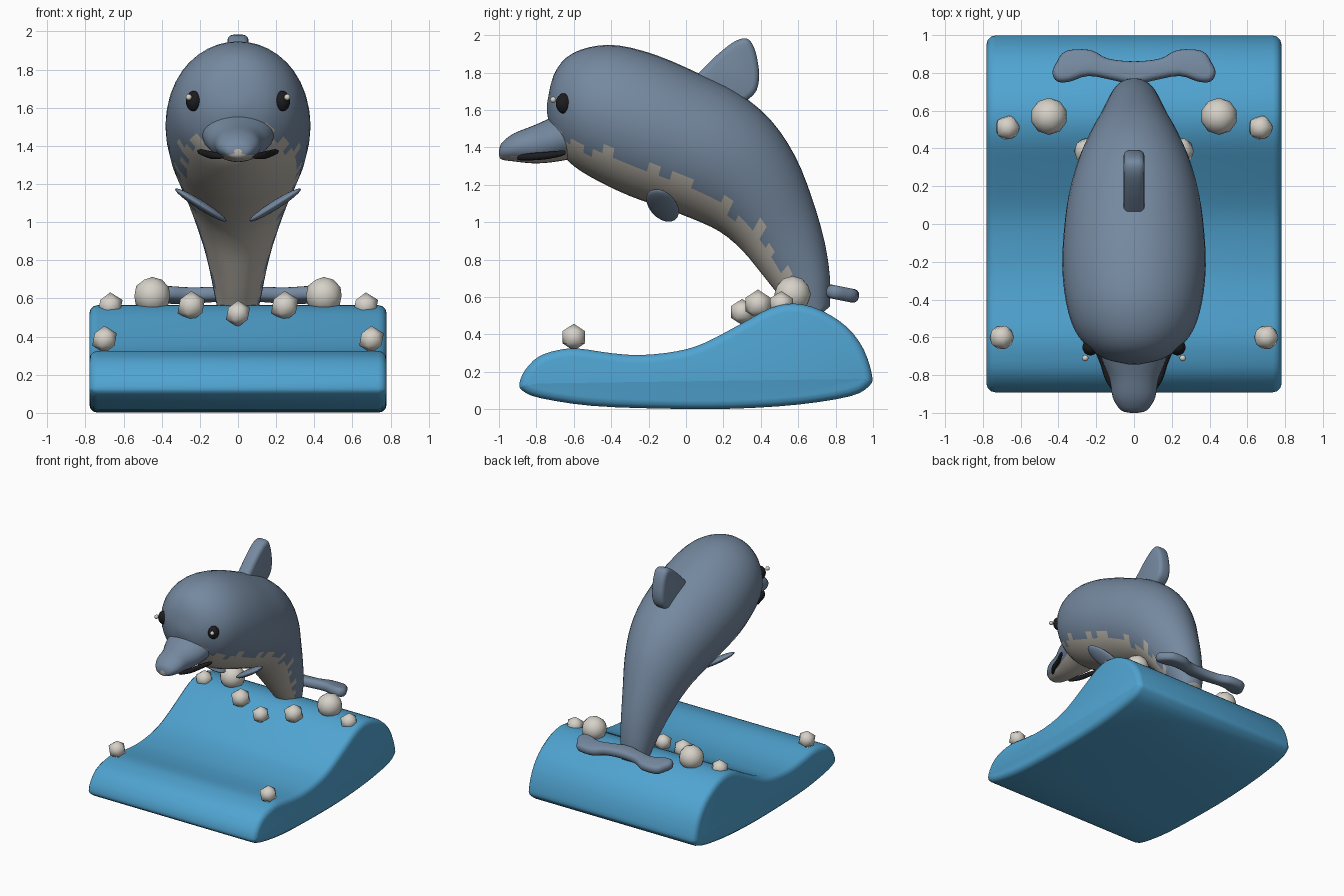
import bpy, bmesh, math, random
from mathutils import Vector, Matrix

if "Cube" in bpy.data.objects:
    bpy.data.objects.remove(bpy.data.objects["Cube"])

random.seed(4)


def material(name, rgb):
    m = bpy.data.materials.new(name)
    m.diffuse_color = (*rgb, 1)
    m.use_nodes = True
    m.node_tree.nodes["Principled BSDF"].inputs["Base Color"].default_value = m.diffuse_color
    return m


SKIN = material("slate blue skin", (0.178, 0.25, 0.35))
BELLY = material("pale belly", (0.50, 0.465, 0.41))
WATER = material("water blue", (0.08, 0.37, 0.64))
FOAM = material("foam white", (0.67, 0.64, 0.58))
DARK = material("near black", (0.012, 0.012, 0.014))


def finish(name, bm, mats, angle=60):
    bmesh.ops.recalc_face_normals(bm, faces=bm.faces)
    me = bpy.data.meshes.new(name)
    bm.to_mesh(me)
    bm.free()
    for m in mats:
        me.materials.append(m)
    for p in me.polygons:
        p.use_smooth = True
    me.set_sharp_from_angle(angle=math.radians(angle))
    ob = bpy.data.objects.new(name, me)
    bpy.context.collection.objects.link(ob)
    return ob


def spline(points, steps, closed=False):
    """Smooth curve through points of any dimension."""
    n, out = len(points), []
    for i in range(n if closed else n - 1):
        pick = (lambda k: points[k % n]) if closed else (lambda k: points[max(0, min(n - 1, k))])
        for s in range(steps):
            t = s / steps
            out.append([0.5 * (2 * b + (c - a) * t + (2 * a - 5 * b + 4 * c - d) * t * t
                               + (3 * b - a - 3 * c + d) * t ** 3)
                        for a, b, c, d in zip(pick(i - 1), pick(i), pick(i + 1), pick(i + 2))])
    return out if closed else out + [list(points[-1])]


def skin(name, rings, mats, rule=None, angle=60):
    """Bridge closed rings, cap both ends, colour faces by rule(ring, side)."""
    bm = bmesh.new()
    vs = [[bm.verts.new(p) for p in r] for r in rings]
    n = len(rings[0])
    for i in range(len(rings) - 1):
        for j in range(n):
            k = (j + 1) % n
            f = bm.faces.new((vs[i][j], vs[i][k], vs[i + 1][k], vs[i + 1][j]))
            f.material_index = rule(i, j) if rule else 0
    for r in (vs[0], vs[-1]):
        bm.faces.new(r).material_index = rule(0 if r is vs[0] else len(rings) - 2, 0) if rule else 0
    return finish(name, bm, mats, angle)


def slab(name, outline, half, rounding, place, mat, steps=3, angle=60):
    """Thick shape with rounded rims from a smooth closed 2D outline."""
    pts = [Vector(p) for p in spline(outline, steps, True)]
    n = len(pts)
    area = sum(pts[i].cross(pts[(i + 1) % n]) for i in range(n))
    sign = 1 if area > 0 else -1
    inward = []
    for i in range(n):
        t = (pts[(i + 1) % n] - pts[i - 1]).normalized()
        inward.append(Vector((-t.y, t.x)) * sign)
    rim = [(half - rounding * (1 - math.sin(a)), rounding * (1 - math.cos(a)))
           for a in (0, math.pi / 6, math.pi / 3, math.pi / 2)]
    stations = [(-h, d) for h, d in reversed(rim)] + rim
    rings = [[place(*(p + q * d), h) for p, q in zip(pts, inward)] for h, d in stations]
    return skin(name, rings, [mat], angle=angle)


def loft(name, sections, sides, steps, rule):
    """Sections are top y, top z, bottom y, bottom z, half width."""
    rings = []
    for ty, tz, by, bz, w in spline(sections, steps):
        ring = []
        for j in range(sides):
            a = 2 * math.pi * j / sides
            u = (1 - math.cos(a)) / 2          # 0 at the underside, 1 on top
            ring.append((w * math.sin(a), by + (ty - by) * u, bz + (tz - bz) * u))
        rings.append(ring)
    return skin(name, rings, [SKIN, BELLY], rule)


def ball(name, loc, size, mat, detail=None, rot=None):
    bm = bmesh.new()
    m = Matrix.Translation(loc) @ (rot or Matrix()) @ Matrix.Diagonal((*size, 1))
    if detail:
        bmesh.ops.create_icosphere(bm, subdivisions=detail, radius=1, matrix=m)
    else:
        bmesh.ops.create_uvsphere(bm, u_segments=20, v_segments=12, radius=1, matrix=m)
    return finish(name, bm, [mat], 80)


# Wave base
wave = [(-.89, .14), (-.86, .21), (-.79, .28), (-.69, .315), (-.58, .325), (-.4, .3), (-.24, .29),
        (-.05, .31), (.1, .355), (.3, .46), (.45, .54), (.58, .565), (.72, .53), (.86, .44),
        (.95, .32), (.995, .18), (.98, .125), (.88, .07), (.6, .025), (.25, .003), (-.1, .003),
        (-.5, .018), (-.78, .06), (-.875, .1)]
slab("wave", wave, .78, .045, lambda y, z, x: (x, y, z), WATER)

# Body with a ragged pale underside
body = [(-.742, 1.64, -.744, 1.59, .03), (-.71, 1.78, -.72, 1.48, .15), (-.64, 1.88, -.67, 1.38, .24),
        (-.52, 1.935, -.6, 1.30, .315), (-.36, 1.945, -.47, 1.22, .36), (-.15, 1.89, -.3, 1.14, .38),
        (.08, 1.79, -.13, 1.08, .37), (.28, 1.69, .03, 1.02, .345), (.45, 1.55, .18, .95, .30),
        (.58, 1.36, .3, .85, .245), (.67, 1.14, .4, .73, .19), (.74, .9, .48, .63, .15),
        (.77, .7, .57, .52, .12), (.77, .55, .62, .42, .09)]
SIDES = 40
ragged = [[random.uniform(-9, 9) for _ in range(2)] for _ in range(60)]


def belly_rule(i, j):
    a = 360 * (j + .5) / SIDES
    side = 0 if a < 180 else 1
    return int(i > 3 and min(a, 360 - a) < 48 + .4 * i + ragged[i][side])


loft("body", body, SIDES, 3, belly_rule)

# Beak with pale lower jaw
beak = [(-1.0, 1.385, -1.0, 1.355, .02), (-.985, 1.425, -.985, 1.335, .07), (-.92, 1.475, -.92, 1.325, .112),
        (-.82, 1.515, -.82, 1.315, .13), (-.72, 1.56, -.72, 1.32, .17), (-.6, 1.62, -.6, 1.34, .2)]
loft("beak", beak, 28, 3, lambda i, j: int(min(j + .5, 27.5 - j) < 4))

# Mouth line and eyes on both sides
for s, side in ((-1, "left"), (1, "right")):
    path = spline([(.085, -.90, 1.345), (.13, -.83, 1.35), (.16, -.74, 1.357), (.205, -.645, 1.372)], 4)
    rings = []
    for k, (x, y, z) in enumerate(path):
        r = .02 * (.45 + .55 * math.sin(math.pi * k / (len(path) - 1)) ** .5)
        rings.append([(s * (x + r * math.cos(a)), y, z + r * math.sin(a))
                      for a in (2 * math.pi * q / 8 for q in range(8))])
    skin(side + "_mouth_line", rings, [DARK])
    ball(side + "_eye", (s * .23, -.653, 1.635), (.043, .043, .054), DARK)
    ball(side + "_eye_glint", (s * .258, -.71, 1.655), (.017, .017, .017), FOAM, 2)

    # Flippers, sloping out and up
    along = Vector((.27, -.09, .17)).normalized()
    flat = along.cross(Vector((0, 1, 0))).normalized()
    chord = flat.cross(along)
    rot = Matrix((along, chord, flat)).transposed().to_4x4()
    mirror = Matrix.Diagonal((s, 1, 1, 1))
    fl = ball(side + "_flipper", (.195, -.125, 1.09), (.165, .078, .024), SKIN, None, rot)
    fl.data.transform(mirror)
    if s < 0:
        fl.data.flip_normals()

# Dorsal fin
dorsal = [(.03, 1.74), (.1, 1.83), (.19, 1.915), (.27, 1.972), (.33, 1.98), (.365, 1.93), (.385, 1.85),
          (.39, 1.76), (.36, 1.68), (.25, 1.62), (.1, 1.65)]
slab("dorsal_fin", dorsal, .056, .032, lambda y, z, x: (x, y, z), SKIN)

# Tail flukes, tilted down to the rear
fluke = [(.1, .76), (.24, .785), (.34, .755), (.405, .755), (.432, .80), (.41, .855), (.36, .915),
         (.23, .92), (.14, .875)]
fluke = fluke + [(0, .86)] + [(-x, y) for x, y in reversed(fluke)] + [(0, .74)]
slab("tail_flukes", fluke, .036, .03, lambda x, y, h: (x, y + .2 * h, .625 - .2 * (y - .8) + h), SKIN)

# Foam beads on the wave
beads = [(.45, .57, .615, .098, 2), (.67, .51, .56, .072, 1), (.245, .385, .56, .08, 1), (.7, -.6, .385, .072, 1)]
for x, y, z, r, d in beads:
    for s in (-1, 1):
        ball("foam_bead", (s * x, y, z), (r, r, r), FOAM, d)
ball("foam_bead_middle", (0, .3, .52), (.07, .07, .07), FOAM, 1)
